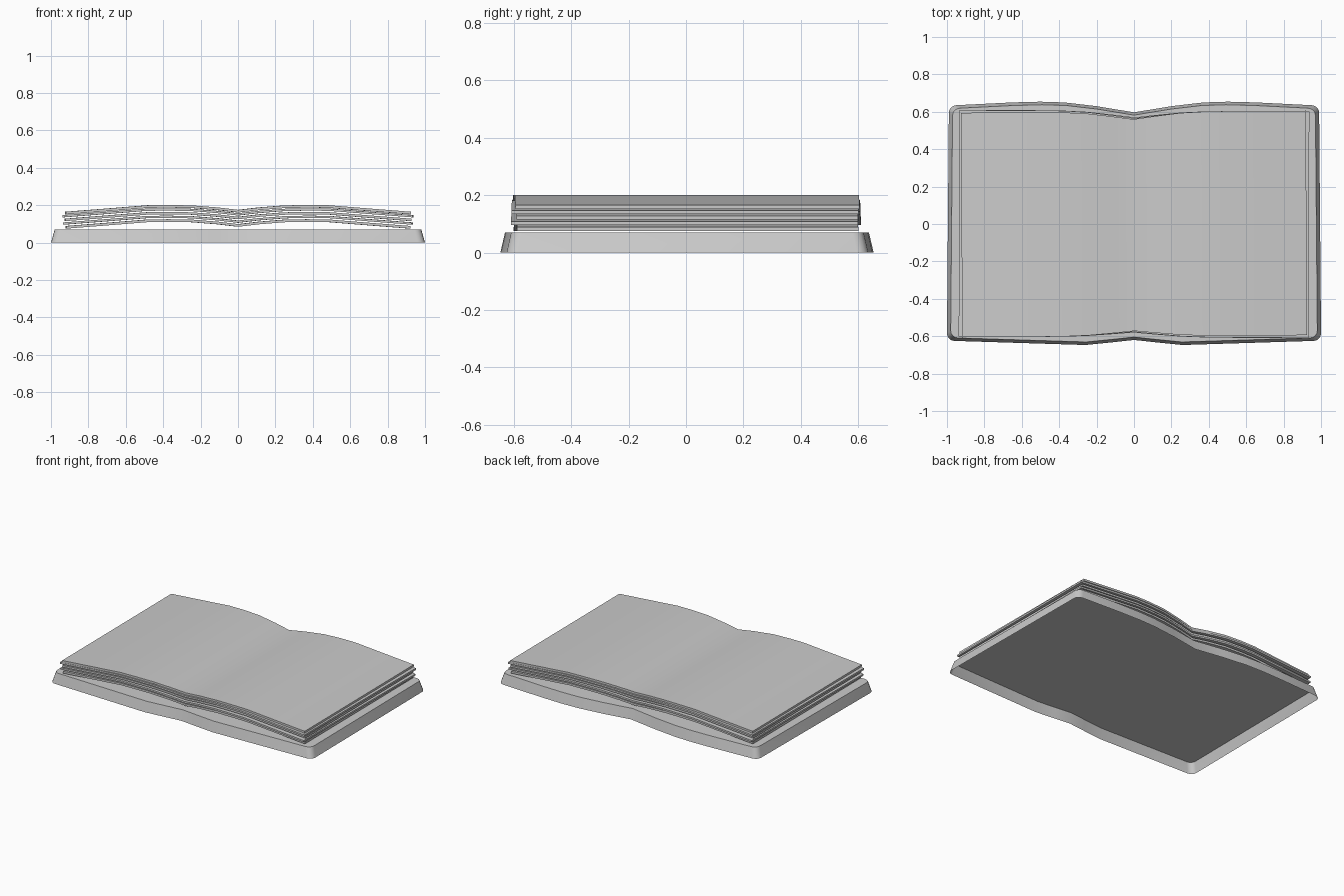
import bpy, bmesh, math
from mathutils import Matrix

if "Cube" in bpy.data.objects:
    bpy.data.objects.remove(bpy.data.objects["Cube"])


def finish(name, bm, angle):
    bmesh.ops.recalc_face_normals(bm, faces=bm.faces[:])
    me = bpy.data.meshes.new(name)
    bm.to_mesh(me)
    bm.free()
    ob = bpy.data.objects.new(name, me)
    bpy.context.collection.objects.link(ob)
    bpy.ops.object.select_all(action='DESELECT')
    ob.select_set(True)
    bpy.context.view_layer.objects.active = ob
    bpy.ops.object.shade_smooth_by_angle(angle=math.radians(angle))
    return ob


# Cover: hollow tapered shell, open underneath, rounded corners and spine notches
def arc(cx, cy, r, a0, a1, n=4):
    return [(cx + r * math.cos(math.radians(a0 + (a1 - a0) * i / n)),
             cy + r * math.sin(math.radians(a0 + (a1 - a0) * i / n))) for i in range(n + 1)]


half = [(0, -0.62), (0.12, -0.633), (0.26, -0.647)]
half += arc(0.955, -0.585, 0.04, -88, 0)
half += arc(0.945, 0.595, 0.04, 0, 88)
half += [(0.65, 0.65), (0.5, 0.654), (0.37, 0.65), (0.2, 0.63), (0, 0.597)]
outline = half + [(-x, y) for x, y in reversed(half[1:-1])]

bm = bmesh.new()
low = [bm.verts.new((x * 1.005, y, 0)) for x, y in outline]
high = [bm.verts.new((x * 0.985, y * 0.975, 0.07)) for x, y in outline]
n = len(outline)
for i in range(n):
    j = (i + 1) % n
    bm.faces.new((low[i], low[j], high[j], high[i]))
bm.faces.new(high)
finish("cover", bm, 35)


# Pages: curved thin slabs; profile rows are x fraction, height above edge, notch depth
curve = [(0, 0.010, 1.0), (0.12, 0.023, 0.62), (0.27, 0.034, 0.2),
         (0.4, 0.036, 0.04), (0.52, 0.035, 0), (0.75, 0.018, 0), (1, 0, 0)]
curve = [(-x, z, d) for x, z, d in reversed(curve[1:])] + curve


def page(name, edge_z, half_w, half_d, thick, turn, notch):
    bm = bmesh.new()
    rings = []
    for f, h, d in curve:
        x, z = f * half_w, edge_z + h
        front, back = -half_d + 0.7 * notch * d, half_d - notch * d
        rings.append([bm.verts.new(p) for p in (
            (x, front, z), (x, back, z), (x, back, z - thick), (x, front, z - thick))])
    for a, b in zip(rings, rings[1:]):
        for i in range(4):
            j = (i + 1) % 4
            bm.faces.new((a[i], b[i], b[j], a[j]))
    bm.faces.new(rings[0])
    bm.faces.new(rings[-1])
    bm.transform(Matrix.Rotation(turn, 4, 'Z'))
    finish(name, bm, 30)


page("page_1", 0.089, 0.920, 0.595, 0.014, 0.006, 0.03)
page("page_2", 0.108, 0.932, 0.605, 0.012, -0.006, 0.035)
page("page_3", 0.128, 0.925, 0.595, 0.013, 0.005, 0.035)
page("page_4", 0.147, 0.935, 0.605, 0.012, -0.004, 0.04)
page("page_5", 0.165, 0.922, 0.600, 0.014, 0.006, 0.04)
